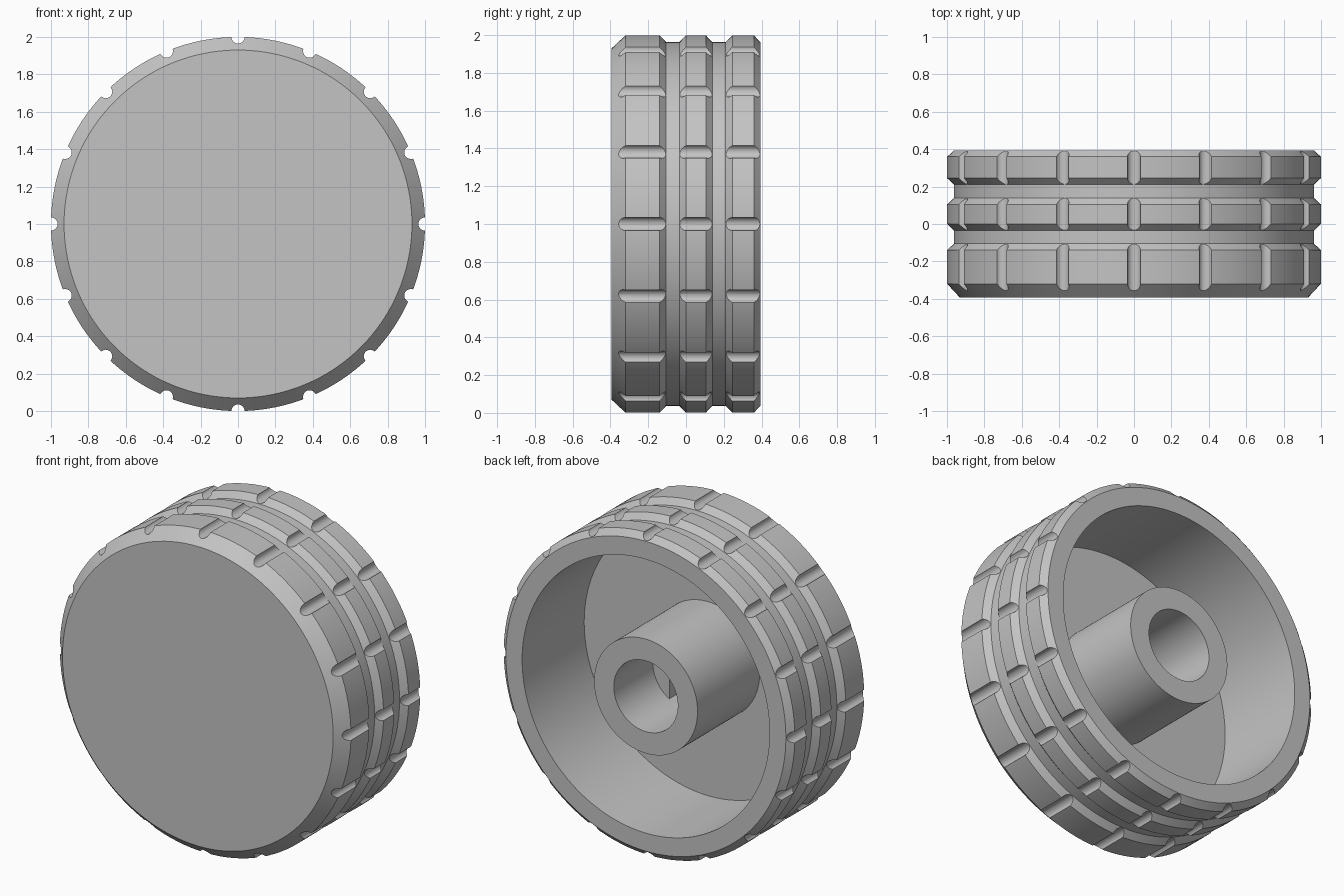
import bpy, bmesh, math
from mathutils import Matrix, Vector

old = bpy.data.objects.get("Cube")
if old:
    bpy.data.objects.remove(old, do_unlink=True)

CENTRE = Vector((0, 0, 1))
HALF = 0.394          # half the wheel width
FLOOR = -0.215        # inside face of the disc
BORE = 0.22
FLAT_X = 0.108        # flat of the D-shaped shaft seat

grey = bpy.data.materials.new("light_grey")
colour = (0.55, 0.55, 0.55, 1)
grey.use_nodes = True
grey.diffuse_color = colour
grey.node_tree.nodes["Principled BSDF"].inputs["Base Color"].default_value = colour


def make_object(name, bm):
    bmesh.ops.recalc_face_normals(bm, faces=bm.faces)
    mesh = bpy.data.meshes.new(name)
    bm.to_mesh(mesh)
    bm.free()
    obj = bpy.data.objects.new(name, mesh)
    bpy.context.collection.objects.link(obj)
    return obj


def finish(obj):
    obj.data.materials.clear()
    obj.data.materials.append(grey)
    bpy.ops.object.select_all(action="DESELECT")
    obj.select_set(True)
    bpy.context.view_layer.objects.active = obj
    bpy.ops.object.shade_smooth_by_angle(angle=math.radians(30))


def lathe(name, profile, steps=128):
    """Turn a (radius, y) profile around the axle."""
    bm = bmesh.new()
    verts = [bm.verts.new(CENTRE + Vector((r, y, 0))) for r, y in profile]
    edges = [bm.edges.new(pair) for pair in zip(verts, verts[1:])]
    bmesh.ops.spin(bm, geom=verts + edges, cent=CENTRE, axis=(0, 1, 0),
                   angle=math.tau, steps=steps, use_duplicate=False)
    bmesh.ops.remove_doubles(bm, verts=bm.verts, dist=1e-4)
    return make_object(name, bm)


# Wheel: front disc, three tread bands, rim, hollow back, hub and bore
wheel = lathe("wheel", [
    (0, -HALF), (0.93, -HALF),
    (1, -0.32), (1, -0.14), (0.963, -0.105), (0.963, -0.035),
    (1, 0), (1, 0.105), (0.963, 0.14), (0.963, 0.21),
    (1, 0.245), (1, 0.36), (0.962, HALF),
    (0.85, HALF), (0.85, FLOOR),
    (0.355, FLOOR), (0.355, HALF),
    (BORE, HALF), (BORE, FLOOR), (0, FLOOR)])

# Round cross notches spaced evenly around the tread
bm = bmesh.new()
for i in range(16):
    angle = math.tau * i / 16
    spot = CENTRE + Vector((math.cos(angle), 0, math.sin(angle)))
    place = (Matrix.Translation(spot) @ Matrix.Rotation(-angle, 4, "Y")
             @ Matrix.Rotation(math.pi / 2, 4, "X"))
    bmesh.ops.create_cone(bm, cap_ends=True, segments=24, radius1=0.035,
                          radius2=0.035, depth=1, matrix=place)
cutter = make_object("notch_cutter", bm)
cutter.hide_render = True

cut = wheel.modifiers.new("notches", "BOOLEAN")
cut.operation = "DIFFERENCE"
cut.solver = "EXACT"
cut.object = cutter
bpy.context.view_layer.update()
graph = bpy.context.evaluated_depsgraph_get()
notched = bpy.data.meshes.new_from_object(wheel.evaluated_get(graph))
wheel.modifiers.clear()
wheel.data = notched
bpy.data.objects.remove(cutter, do_unlink=True)
finish(wheel)

# Flat filling one side of the bore's inner half, making a D-shaped seat
bm = bmesh.new()
reach = BORE + 0.01
half_angle = math.acos(FLAT_X / reach)
outline = []
for i in range(17):
    a = half_angle * (i / 8 - 1)
    outline.append(bm.verts.new(CENTRE + Vector(
        (reach * math.cos(a), FLOOR - 0.01, reach * math.sin(a)))))
face = bm.faces.new(outline)
top = bmesh.ops.extrude_face_region(bm, geom=[face])["geom"]
bmesh.ops.translate(bm, vec=(0, 0.01 - (FLOOR - 0.01), 0),
                    verts=[v for v in top if isinstance(v, bmesh.types.BMVert)])
finish(make_object("bore_flat", bm))
